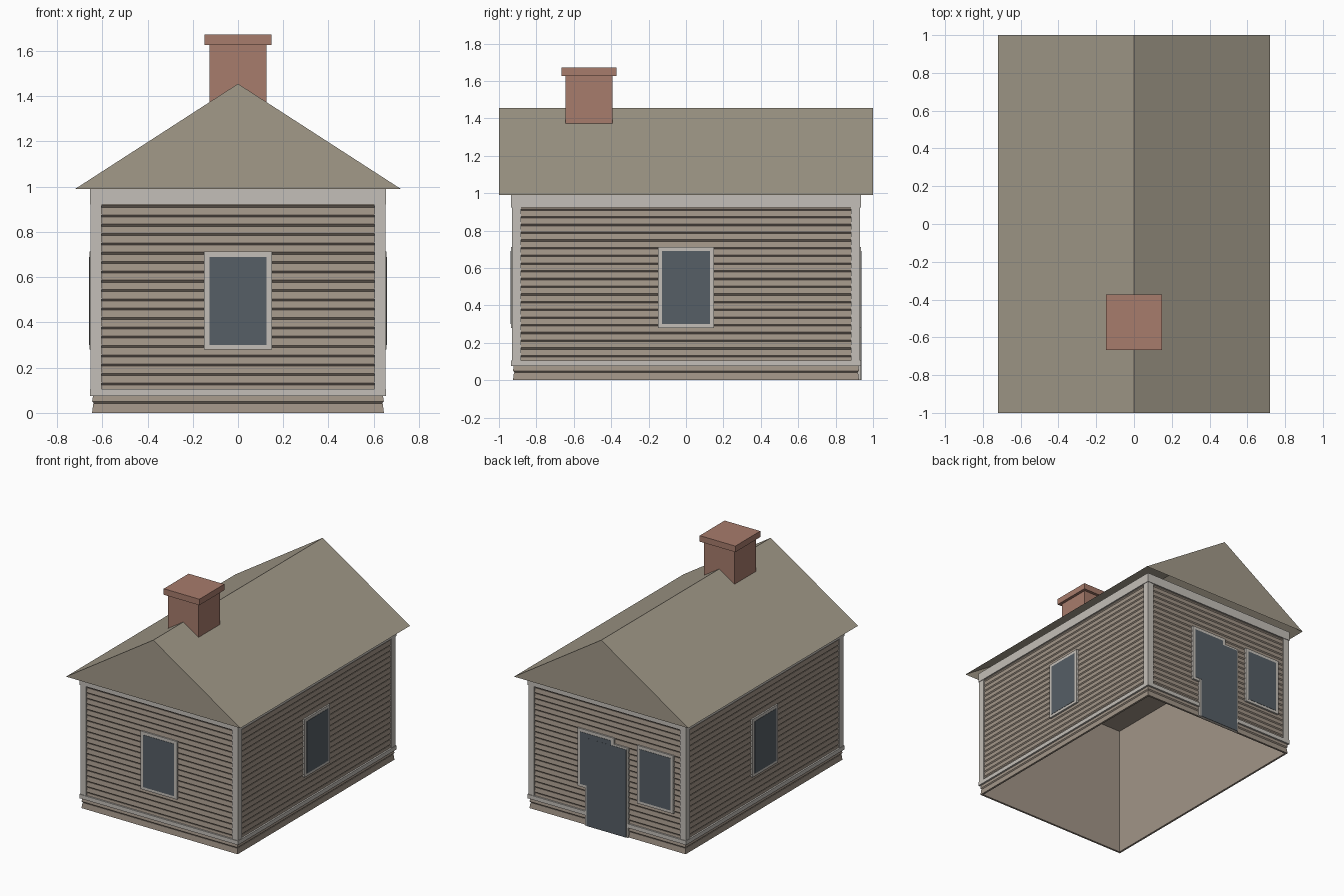
import bpy, bmesh
from math import pi
from mathutils import Matrix, Vector

old = bpy.data.objects.get("Cube")
if old:
    bpy.data.objects.remove(old, do_unlink=True)


def material(name, r, g, b):
    m = bpy.data.materials.new(name)
    m.use_nodes = True
    m.diffuse_color = (r, g, b, 1)
    m.node_tree.nodes["Principled BSDF"].inputs["Base Color"].default_value = (r, g, b, 1)
    return m


SIDING = material("siding_taupe", 0.36, 0.30, 0.245)
ROOF = material("roof_olive_taupe", 0.36, 0.32, 0.25)
TRIM = material("trim_pale_grey", 0.55, 0.52, 0.48)
BRICK = material("chimney_brick", 0.39, 0.20, 0.15)
GLASS = material("dark_slate", 0.093, 0.113, 0.132)

HX, HY, TOP = 0.645, 0.925, 0.99
# Each wall: turn about z, distance from the centre, half length
WALLS = {
    "front": (0, HY, HX),
    "left": (pi / 2, HX, HY),
    "back": (pi, HY, HX),
    "right": (-pi / 2, HX, HY),
}


def finish(name, bm, mat):
    mesh = bpy.data.meshes.new(name)
    bm.to_mesh(mesh)
    bm.free()
    mesh.materials.append(mat)
    ob = bpy.data.objects.new(name, mesh)
    bpy.context.collection.objects.link(ob)
    return ob


def add_box(bm, lo, hi, turn=0):
    lo, hi = Vector(lo), Vector(hi)
    mat = (Matrix.Rotation(turn, 4, 'Z') @ Matrix.Translation((lo + hi) / 2)
           @ Matrix.Diagonal((*(hi - lo), 1)))
    bmesh.ops.create_cube(bm, size=1, matrix=mat)


def plate(bm, wall, u0, u1, z0, z1, out, depth=0.008):
    """Board on a wall: u runs along it, out is how far it stands proud."""
    turn, dist, _ = WALLS[wall]
    add_box(bm, (u0, -dist - out, z0), (u1, -dist + depth, z1), turn)


# Clapboard walls, lofted with the smooth room inside and its ceiling
boards = 24
pitch = TOP / boards
profile = [(0.015, TOP - 0.005), (0.015, 0), (0, 0)]
for i in range(boards):
    z = i * pitch
    if i:
        profile += [(0.009, z), (0, z + 0.009)]
    profile.append((0.005, z + pitch))
bm = bmesh.new()
rings = []
for inset, z in profile:
    x, y = HX - inset, HY - inset
    rings.append([bm.verts.new((a * x, b * y, z))
                  for a, b in ((-1, -1), (1, -1), (1, 1), (-1, 1))])
for low, high in zip(rings, rings[1:]):
    for k in range(4):
        n = (k + 1) % 4
        bm.faces.new((low[k], low[n], high[n], high[k]))
bm.faces.new(rings[0][::-1])
finish("clapboard_walls", bm, SIDING)

# Corner boards, bottom rail and frieze
corners, rails, frieze = bmesh.new(), bmesh.new(), bmesh.new()
for wall, (turn, dist, half) in WALLS.items():
    long_end = wall in ("front", "back")
    for s in (-1, 1):
        end = half + (0.006 if long_end else 0)
        u0, u1 = sorted((s * (half - 0.042), s * end))
        plate(corners, wall, u0, u1, 0.09, 0.95, 0.006)
    end = half + (0.01 if long_end else 0)
    plate(rails, wall, -end, end, 0.075, 0.105, 0.01)
    plate(frieze, wall, -end, end, 0.922, TOP, 0.01)
finish("corner_boards", corners, TRIM)
finish("bottom_rail", rails, TRIM)
finish("frieze", frieze, TRIM)


def opening(name, wall, u, width, z0, z1, border, bottom, out):
    """Frame with a dark pane just proud of it."""
    frame, pane = bmesh.new(), bmesh.new()
    h = width / 2
    plate(frame, wall, u - h, u + h, z0, z1, out)
    plate(pane, wall, u - h + border, u + h - border,
          z0 + bottom, z1 - border, out + 0.002, -out)
    finish(name + "_frame", frame, TRIM)
    finish(name + "_pane", pane, GLASS)


# Windows and the back door
for wall, u in (("front", 0), ("left", 0), ("right", 0), ("back", 0.4), ("back", -0.09)):
    tag = "_side" if u < 0 else ""
    opening(wall + tag + "_window", wall, u, 0.30, 0.28, 0.713, 0.023, 0.02, 0.011)
opening("back_door", "back", 0, 0.355, 0, 0.67, 0.014, 0, 0.0115)

# Thin hollow gable roof
bm = bmesh.new()
ends = [[bm.verts.new((x, y, z)) for x, z in ((-0.72, TOP), (0.72, TOP), (0, 1.455))]
        for y in (-1, 1)]
f, b = ends
bm.faces.new(f)
bm.faces.new(b[::-1])
bm.faces.new((f[1], b[1], b[2], f[2]))
bm.faces.new((f[2], b[2], b[0], f[0]))
finish("gable_roof", bm, ROOF)

# Chimney
bm = bmesh.new()
add_box(bm, (-0.126, -0.645, 1.3), (0.126, -0.393, 1.63))
finish("chimney_stack", bm, BRICK)
bm = bmesh.new()
add_box(bm, (-0.147, -0.666, 1.627), (0.147, -0.372, 1.672))
finish("chimney_cap", bm, BRICK)
